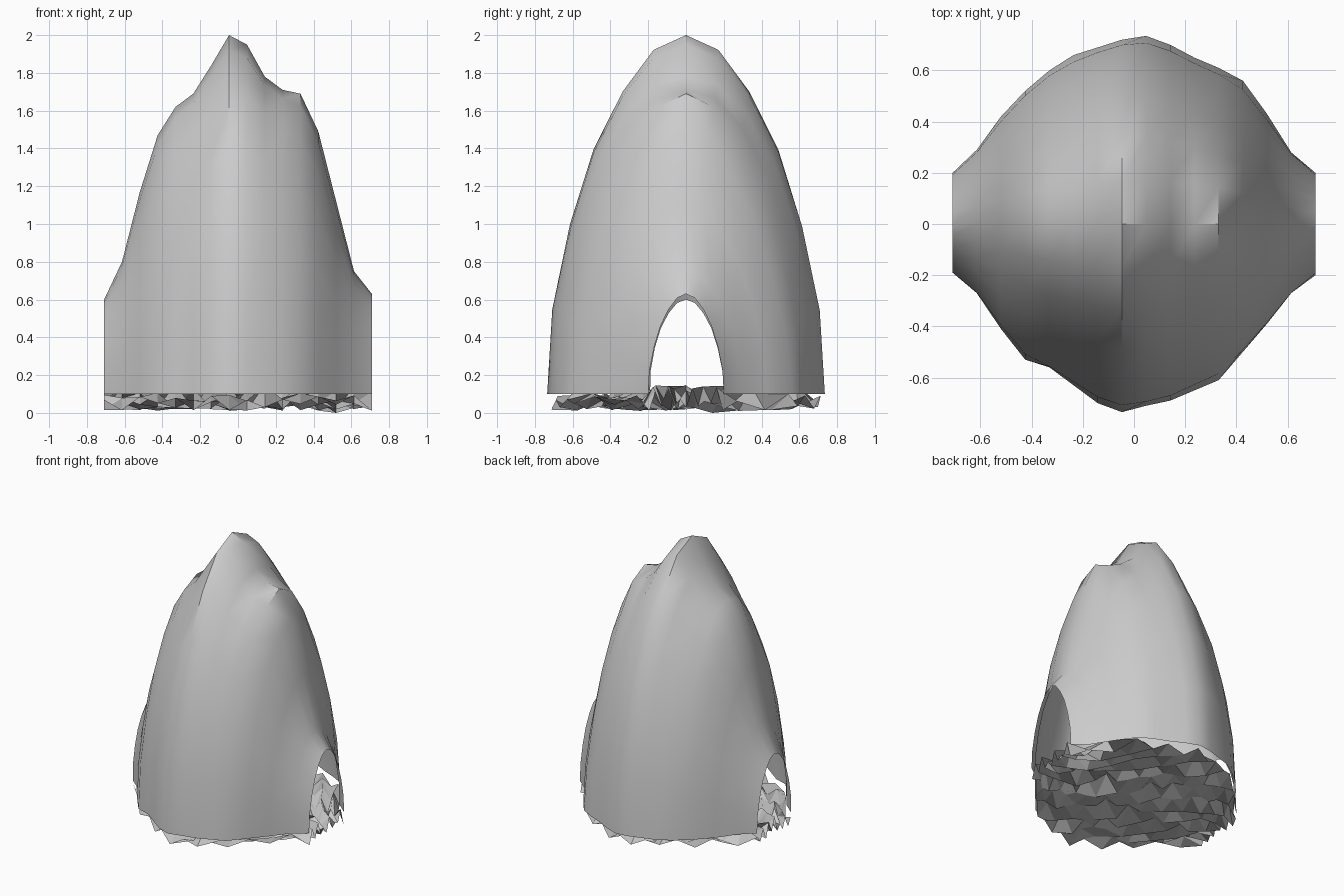
import bpy
import random
from math import radians

random.seed(4)
cube = bpy.data.objects.get("Cube")
if cube:
    bpy.data.objects.remove(cube, do_unlink=True)

# One stone colour
stone = bpy.data.materials.new("pale_grey_stone")
stone.use_nodes = True
GREY = (0.6, 0.6, 0.6, 1)
stone.diffuse_color = GREY
stone.node_tree.nodes["Principled BSDF"].inputs["Base Color"].default_value = GREY

# Evenly spaced ribs along x: crest height, front half-width, back half-width
STEP = 0.0945
BASE = 0.1
crest = [.6, .8, 1.17, 1.47, 1.62, 1.69, 1.84, 2, 1.95, 1.78, 1.71, 1.69, 1.49, 1.12, .75, .63]
front = [.19, .27, .41, .53, .56, .63, .7, .735, .71, .69, .65, .61, .5, .39, .27, .2]
back = [.2, .29, .42, .52, .6, .66, .69, .72, .735, .7, .65, .61, .56, .43, .28, .2]
# Even body between the jagged crest and the jagged foot
body_top = [.61, .82, 1.17, 1.46, 1.63, 1.77, 1.9, 1.99, 1.97, 1.9, 1.8, 1.67, 1.47, 1.12, .78, .63]
body_side = [.2, .29, .41, .52, .6, .65, .7, .73, .73, .7, .65, .6, .52, .41, .29, .2]
# Unit half arch, from the foot up to the crest: (across, up)
half = [(1, 0), (.966, .237), (.84, .475), (.67, .685), (.46, .845), (.235, .96)]
arch = [(-a, u) for a, u in half] + [(0, 1)] + [(a, u) for a, u in reversed(half)]
RIBS, COLS = len(crest), len(arch)


def rib_x(i):
    return (i - (RIBS - 1) / 2) * STEP


def mix(a, b, f):
    return a + (b - a) * f


def foot(i, t):
    return t * (front[i] if t < 0 else back[i])


def shell_point(i, a, u):
    y = mix(a * body_side[i], foot(i, a), (1 - u) ** 2)
    top = mix(body_top[i], crest[i], u ** 6)
    return (rib_x(i), y, BASE + u * (top - BASE))


def grid_object(name, verts):
    faces = []
    for i in range(RIBS - 1):
        for j in range(COLS - 1):
            a = i * COLS + j
            faces.append((a, a + COLS, a + COLS + 1, a + 1))
    mesh = bpy.data.meshes.new(name)
    mesh.from_pydata(verts, [], faces)
    mesh.materials.append(stone)
    obj = bpy.data.objects.new(name, mesh)
    bpy.context.collection.objects.link(obj)
    return obj


# Hollow shell lofted through the arched ribs, open at both ends
shell = grid_object("cavern_shell", [
    shell_point(i, a, u) for i in range(RIBS) for a, u in arch])
bpy.ops.object.select_all(action="DESELECT")
shell.select_set(True)
bpy.context.view_layer.objects.active = shell
bpy.ops.object.shade_smooth_by_angle(angle=radians(35))

# Rough faceted floor inside the same outline, alternating dips and bumps
floor_verts = []
for i in range(RIBS):
    for j in range(COLS):
        t = 2 * j / (COLS - 1) - 1
        dip = (i + j) % 2
        if dip:
            z = random.uniform(.01, .06)
        else:
            z = random.uniform(.06, .1 if abs(t) == 1 else .15)
        floor_verts.append((rib_x(i), foot(i, t * .97), z))
lowest = min(range(len(floor_verts)), key=lambda k: floor_verts[k][2])
floor_verts[lowest] = (*floor_verts[lowest][:2], 0)
floor = grid_object("rough_floor", floor_verts)
